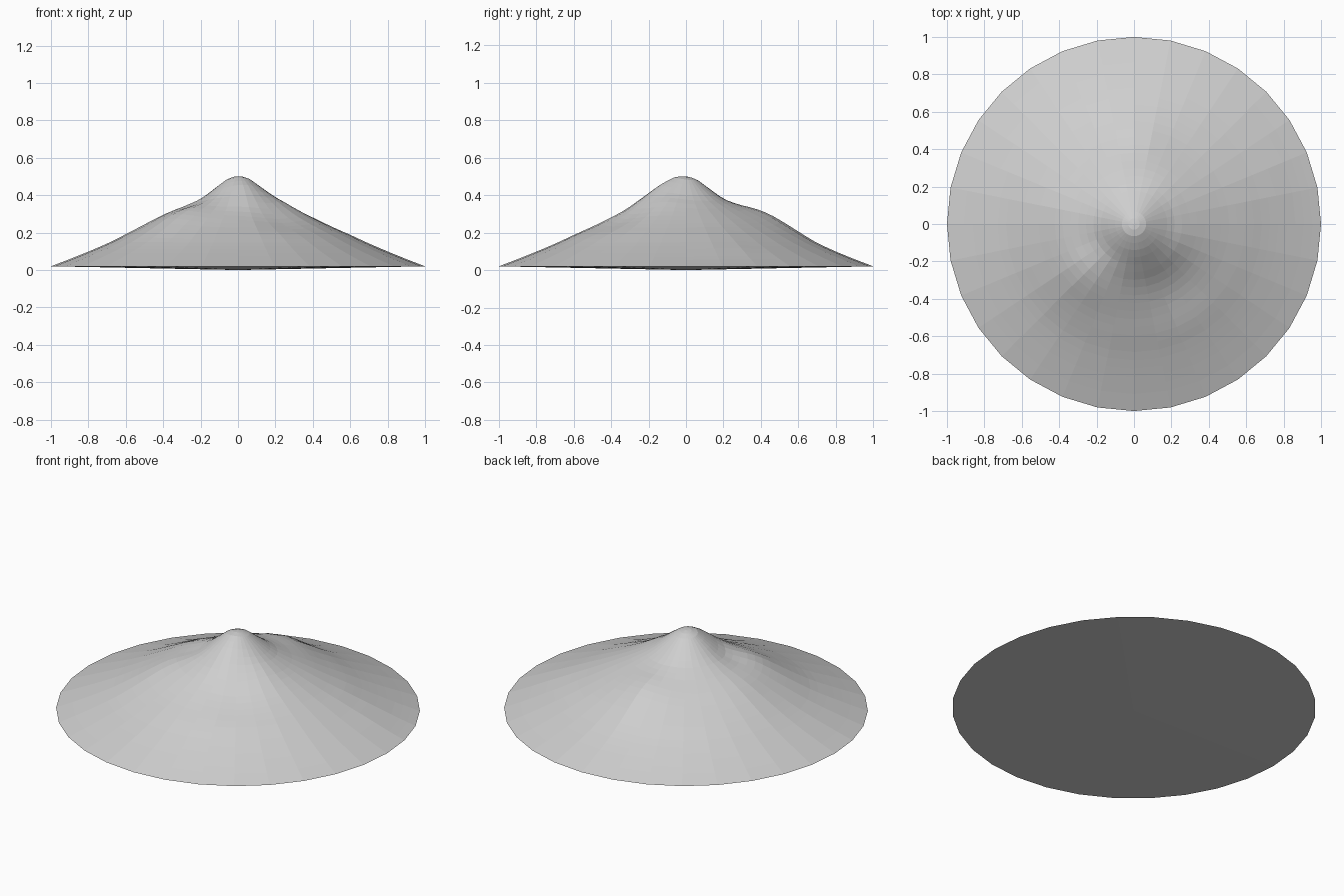
import bpy, bmesh, math

if "Cube" in bpy.data.objects:
    bpy.data.objects.remove(bpy.data.objects["Cube"])

SIDES, RINGS = 32, 24
# radius / height profile of the slope
PROFILE = [(0, .495), (.05, .488), (.1, .452), (.2, .378), (.3, .327), (.4, .28),
           (.5, .232), (.6, .187), (.7, .14), (.8, .098), (.9, .058), (1, .02)]
# shoulders and hollows: x, y, height, spread
BUMPS = [(-.30, -.28, .030, .12), (0, .44, .040, .13), (.03, -.17, .034, .09),
         (.22, -.10, .015, .08), (.22, -.34, -.018, .10), (-.42, .05, .015, .12),
         (.02, .24, -.006, .07), (-.22, -.10, -.012, .06), (.7, .22, .008, .12)]


def height(x, y):
    r = min(math.hypot(x, y), 1)
    for (r0, z0), (r1, z1) in zip(PROFILE, PROFILE[1:]):
        if r <= r1 + 1e-6:
            z = z0 + (z1 - z0) * (r - r0) / (r1 - r0)
            break
    fade = min(1, (1 - r) * 6)
    for bx, by, h, s in BUMPS:
        z += fade * h * math.exp(-((x - bx) ** 2 + (y - by) ** 2) / (2 * s * s))
    return z


# hill: rings of quads around a peak, closed by a shallow fan underneath
bm = bmesh.new()
peak = bm.verts.new((0, 0, height(0, 0)))
rings = []
for i in range(1, RINGS + 1):
    r = (i / RINGS) ** 1.1
    ring = []
    for k in range(SIDES):
        a = 2 * math.pi * k / SIDES
        x, y = r * math.cos(a), r * math.sin(a)
        ring.append(bm.verts.new((x, y, height(x, y))))
    rings.append(ring)
base = bm.verts.new((0, 0, 0))
for k in range(SIDES):
    n = (k + 1) % SIDES
    bm.faces.new((peak, rings[0][k], rings[0][n]))
    for a, b in zip(rings, rings[1:]):
        bm.faces.new((a[k], b[k], b[n], a[n]))
    bm.faces.new((base, rings[-1][n], rings[-1][k]))

mesh = bpy.data.meshes.new("hill")
bm.to_mesh(mesh)
bm.free()
stone = bpy.data.materials.new("stone grey")
stone.diffuse_color = (.62, .62, .62, 1)
stone.use_nodes = True
stone.node_tree.nodes["Principled BSDF"].inputs["Base Color"].default_value = stone.diffuse_color
mesh.materials.append(stone)
hill = bpy.data.objects.new("hill", mesh)
bpy.context.collection.objects.link(hill)
